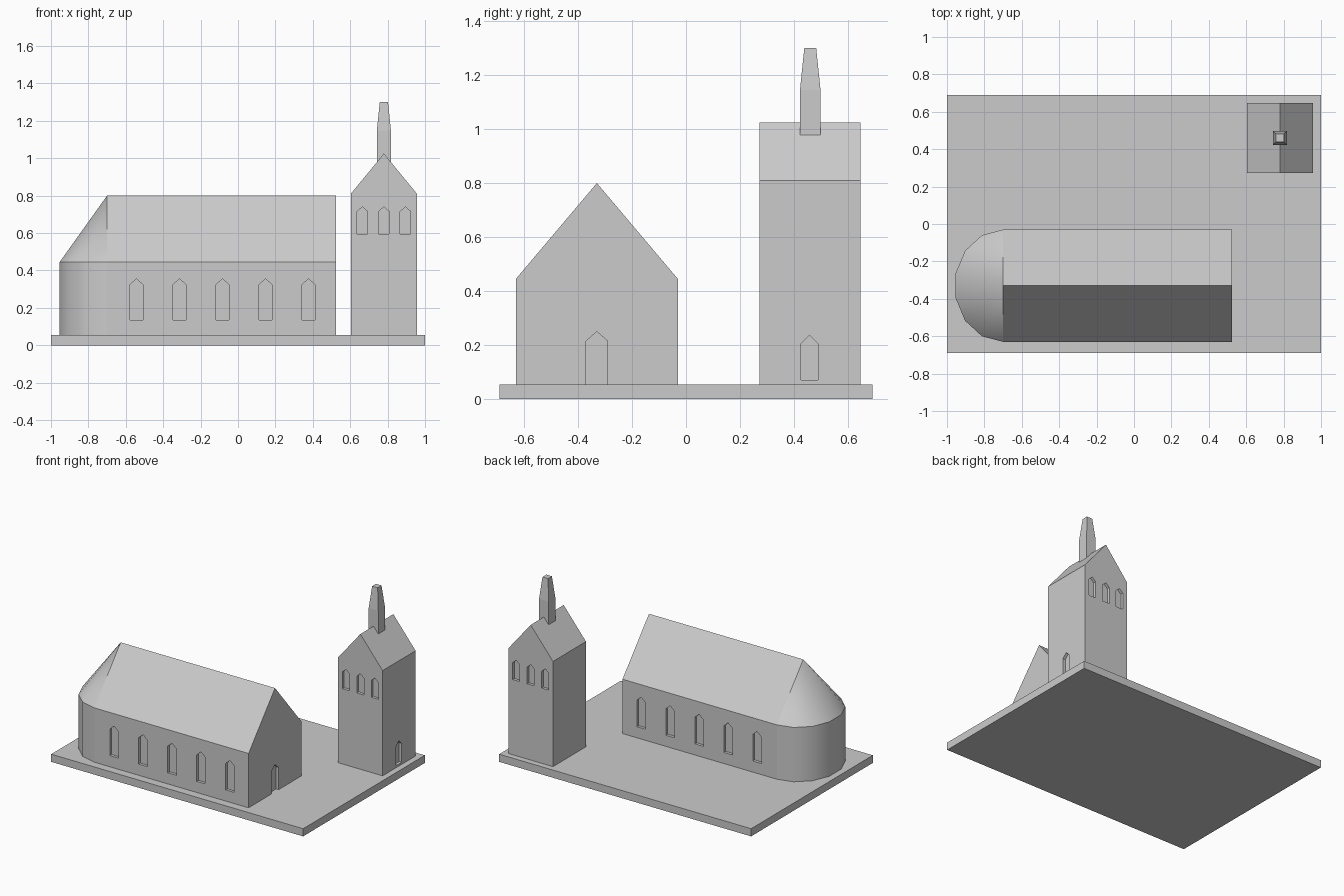
import bpy
import bmesh
import math

cube = bpy.data.objects.get("Cube")
if cube:
    bpy.data.objects.remove(cube, do_unlink=True)

stone = bpy.data.materials.new("pale_grey_stone")
stone.use_nodes = True
GREY = (0.6, 0.6, 0.6, 1)
stone.diffuse_color = GREY
stone.node_tree.nodes["Principled BSDF"].inputs["Base Color"].default_value = GREY


def finish(name, bm):
    bmesh.ops.recalc_face_normals(bm, faces=bm.faces)
    mesh = bpy.data.meshes.new(name)
    bm.to_mesh(mesh)
    bm.free()
    mesh.materials.append(stone)
    obj = bpy.data.objects.new(name, mesh)
    bpy.context.collection.objects.link(obj)
    return obj


def add_prism(bm, profile, axis, start, end):
    """Extrude a (horizontal, z) profile along the x or y axis."""
    def at(u, v, t):
        return (t, u, v) if axis == "x" else (u, t, v)
    rings = [[bm.verts.new(at(u, v, t)) for u, v in profile] for t in (start, end)]
    for ring in rings:
        bm.faces.new(ring)
    n = len(profile)
    for i in range(n):
        j = (i + 1) % n
        bm.faces.new((rings[0][i], rings[0][j], rings[1][j], rings[1][i]))


def gabled(centre, half, bottom, shoulder, peak):
    """Pointed house outline, used for buildings and openings alike."""
    return [(centre - half, bottom), (centre + half, bottom),
            (centre + half, shoulder), (centre, peak), (centre - half, shoulder)]


def building(name, profile, axis, start, end, openings):
    """Gabled block with recessed openings: (profile, axis, wall position)."""
    bm = bmesh.new()
    add_prism(bm, profile, axis, start, end)
    body = finish(name, bm)
    bm = bmesh.new()
    for shape, direction, wall in openings:
        add_prism(bm, shape, direction, wall - RECESS, wall + RECESS)
    cutter = finish(name + "_cutter", bm)
    cutter.hide_render = True
    mod = body.modifiers.new("openings", "BOOLEAN")
    mod.object = cutter
    mod.solver = "EXACT"
    bpy.context.view_layer.objects.active = body
    bpy.ops.object.modifier_apply(modifier=mod.name)
    bpy.data.objects.remove(cutter, do_unlink=True)


RECESS = 0.02
FLOOR = 0.055

# Ground slab
bm = bmesh.new()
add_prism(bm, [(-1, 0), (1, 0), (1, FLOOR), (-1, FLOOR)], "y", -0.69, 0.69)
finish("ground_slab", bm)

# Nave with five windows on each long wall and a door in the gable
NAVE_Y, NAVE_HALF, EAVE, RIDGE = -0.33, 0.3, 0.445, 0.8
WEST, EAST = -0.7, 0.525
openings = [(gabled(-0.083 + 0.23 * k, 0.034, 0.135, 0.325, 0.355), "y", NAVE_Y + s * NAVE_HALF)
            for k in range(-2, 3) for s in (-1, 1)]
openings.append((gabled(NAVE_Y, 0.04, FLOOR - 0.02, 0.215, 0.25), "x", EAST))
building("nave", gabled(NAVE_Y, NAVE_HALF, FLOOR, EAVE, RIDGE), "x", WEST, EAST, openings)

# Rounded apse with half-cone roof
SIDES, DEPTH = 7, 0.26
bm = bmesh.new()
apex = bm.verts.new((WEST, NAVE_Y, RIDGE))
low, high = [], []
for i in range(SIDES + 1):
    a = math.pi * i / SIDES
    x, y = WEST - DEPTH * math.sin(a), NAVE_Y + NAVE_HALF * math.cos(a)
    low.append(bm.verts.new((x, y, FLOOR)))
    high.append(bm.verts.new((x, y, EAVE)))
for i in range(SIDES):
    bm.faces.new((low[i], low[i + 1], high[i + 1], high[i]))
    bm.faces.new((high[i], high[i + 1], apex))
apse = finish("apse", bm)
# the open side is buried, so make sure the shell faces outwards
if apse.data.polygons[SIDES - 1].normal.x > 0:
    apse.data.flip_normals()
bpy.ops.object.select_all(action="DESELECT")
apse.select_set(True)
bpy.context.view_layer.objects.active = apse
bpy.ops.object.shade_smooth_by_angle(angle=math.radians(35))

# Bell tower with three belfry openings front and back, and a door
TX, TY, TW, TD = 0.78, 0.46, 0.177, 0.187
openings = [(gabled(TX + 0.115 * k, 0.028, 0.595, 0.715, 0.74), "y", TY + s * TD)
            for k in (-1, 0, 1) for s in (-1, 1)]
openings.append((gabled(TY - 0.003, 0.032, 0.07, 0.205, 0.237), "x", TX + TW))
building("bell_tower", gabled(TX, TW, FLOOR, 0.81, 1.025), "y", TY - TD, TY + TD, openings)

# Ridge turret: square shaft with a tapered top
bm = bmesh.new()
rings = []
for half, z in ((0.038, 0.93), (0.038, 1.145), (0.022, 1.3)):
    rings.append([bm.verts.new((TX + sx * half, TY + sy * half, z))
                  for sx, sy in ((-1, -1), (1, -1), (1, 1), (-1, 1))])
bm.faces.new(rings[0])
bm.faces.new(rings[-1])
for lower, upper in zip(rings, rings[1:]):
    for i in range(4):
        j = (i + 1) % 4
        bm.faces.new((lower[i], lower[j], upper[j], upper[i]))
finish("ridge_turret", bm)
